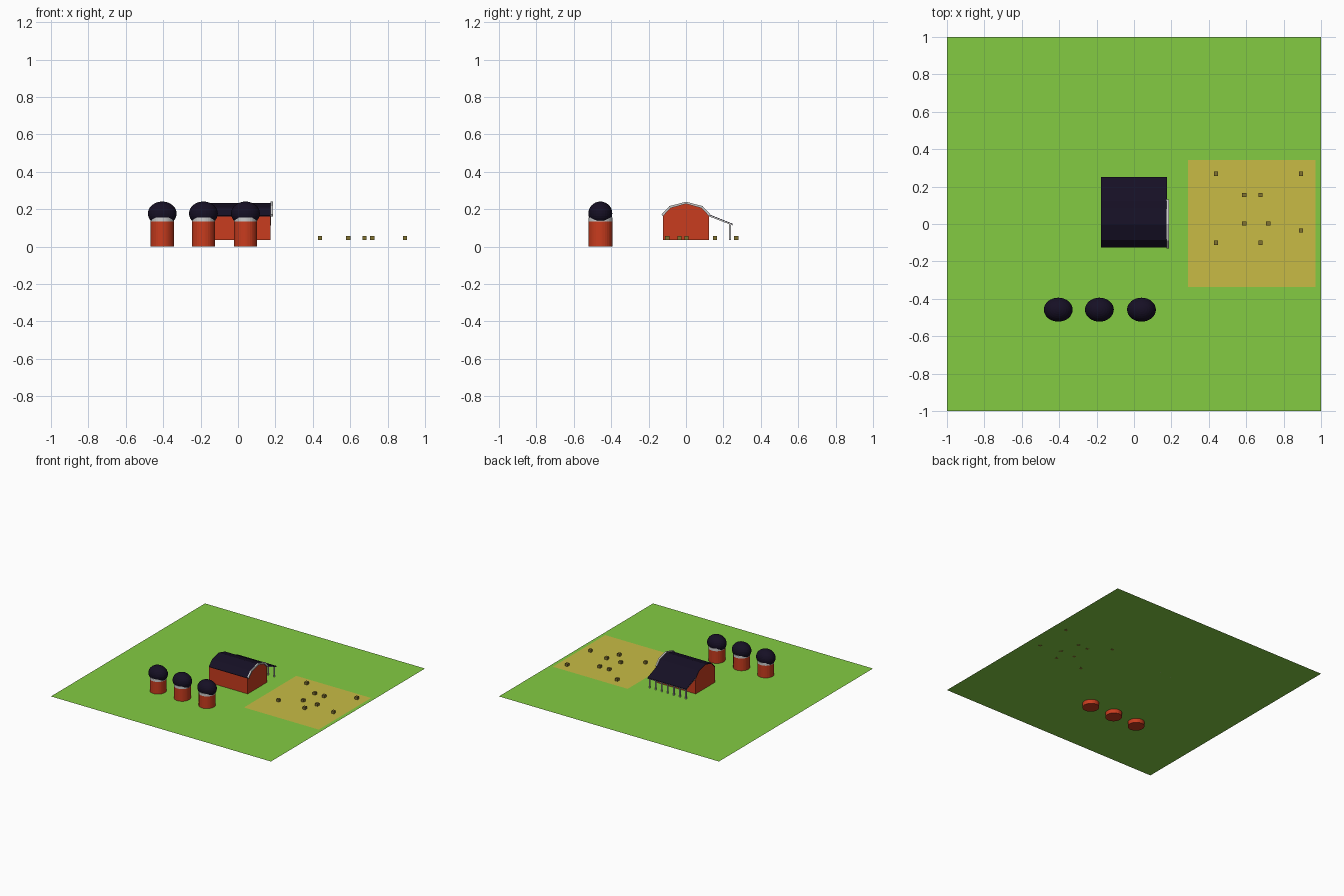
import bpy, bmesh, math
from mathutils import Matrix

if "Cube" in bpy.data.objects:
    bpy.data.objects.remove(bpy.data.objects["Cube"])

GROUND = 0.035


def material(name, rgb):
    m = bpy.data.materials.new(name)
    m.diffuse_color = (*rgb, 1)
    m.use_nodes = True
    m.node_tree.nodes["Principled BSDF"].inputs["Base Color"].default_value = m.diffuse_color
    return m


GREEN = material("grass", (0.23, 0.60, 0.055))
SAND = material("straw_ground", (0.58, 0.50, 0.06))
RED = material("barn_red", (0.58, 0.045, 0.013))
DARK = material("dark_roof", (0.008, 0.005, 0.018))
HAY = material("hay", (0.22, 0.17, 0.03))


def finish(name, bm, mat=None):
    bmesh.ops.recalc_face_normals(bm, faces=bm.faces)
    me = bpy.data.meshes.new(name)
    bm.to_mesh(me)
    bm.free()
    if mat:
        me.materials.append(mat)
    ob = bpy.data.objects.new(name, me)
    bpy.context.collection.objects.link(ob)
    return ob


def box(name, centre, size, mat=None):
    bm = bmesh.new()
    bmesh.ops.create_cube(bm, matrix=Matrix.Translation(centre) @ Matrix.Diagonal((*size, 1)))
    return finish(name, bm, mat)


def plane(name, x0, x1, y0, y1, z, mat):
    bm = bmesh.new()
    bm.faces.new([bm.verts.new(p) for p in ((x0, y0, z), (x1, y0, z), (x1, y1, z), (x0, y1, z))])
    if bm.faces:
        me = finish(name, bm, mat)
        return me


def extrude_x(name, profile, x0, x1, mat=None):
    # closed (y, z) outline swept along x
    bm = bmesh.new()
    face = bm.faces.new([bm.verts.new((x0, y, z)) for y, z in profile])
    out = bmesh.ops.extrude_face_region(bm, geom=[face])["geom"]
    bmesh.ops.translate(bm, vec=(x1 - x0, 0, 0),
                        verts=[v for v in out if isinstance(v, bmesh.types.BMVert)])
    return finish(name, bm, mat)


def cylinder(name, x, y, z0, z1, rx, ry, mat=None, sides=32):
    bm = bmesh.new()
    bmesh.ops.create_cone(bm, cap_ends=True, segments=sides, radius1=1, radius2=1, depth=1,
                          matrix=Matrix.Translation((x, y, (z0 + z1) / 2))
                          @ Matrix.Diagonal((rx, ry, z1 - z0, 1)))
    return finish(name, bm, mat)


# ground and straw yard
plane("ground", -1, 1, -1, 1, GROUND, GREEN)
plane("yard", 0.29, 0.97, -0.337, 0.343, GROUND + 0.001, SAND)

# barn body, gambrel roof and end trim
gambrel = [(-0.124, 0.162), (-0.082, 0.206), (0, 0.229), (0.082, 0.206), (0.124, 0.162)]


def band(inner, outer):
    shift = lambda d: [(y + math.copysign(d * 0.6, y) if y else 0, z + d) for y, z in gambrel]
    return shift(inner) + shift(outer)[::-1]


extrude_x("barn_body", [(-0.124, GROUND)] + gambrel + [(0.124, GROUND)], -0.175, 0.175, RED)
extrude_x("barn_roof", band(0, 0.004), -0.177, 0.175, DARK)
extrude_x("roof_trim", band(0, 0.011), 0.175, 0.187)

# lean-to: grey deck, dark covering, row of posts
extrude_x("lean_to_deck", [(0.122, 0.162), (0.249, 0.113), (0.249, 0.119), (0.122, 0.170)], -0.176, 0.176)
extrude_x("lean_to_roof", [(0.122, 0.170), (0.250, 0.119), (0.250, 0.122), (0.122, 0.173)], -0.176, 0.176, DARK)
for i in range(7):
    box(f"lean_to_post_{i + 1}", (-0.165 + i * 0.055, 0.235, (GROUND + 0.12) / 2),
        (0.009, 0.009, 0.12 - GROUND))

# silos
for i, x in enumerate((-0.405, -0.185, 0.04), 1):
    y = -0.458
    walls = [cylinder(f"silo_{i}_wall", x, y, 0, 0.135, 0.062, 0.064, RED),
             cylinder(f"silo_{i}_ring", x, y, 0.135, 0.156, 0.062, 0.064)]
    bm = bmesh.new()
    bmesh.ops.create_uvsphere(bm, u_segments=32, v_segments=16, radius=1,
                              matrix=Matrix.Translation((x, y, 0.177))
                              @ Matrix.Diagonal((0.077, 0.064, 0.064, 1)))
    finish(f"silo_{i}_dome", bm, DARK)

# hay bales
bales = [(0.438, 0.268), (0.893, 0.268), (0.59, 0.155), (0.676, 0.155), (0.59, 0.003),
         (0.717, 0.003), (0.893, -0.035), (0.438, -0.1), (0.676, -0.1)]
for i, (x, y) in enumerate(bales, 1):
    box(f"hay_bale_{i}", (x, y, 0.046), (0.023, 0.023, 0.023), HAY)
